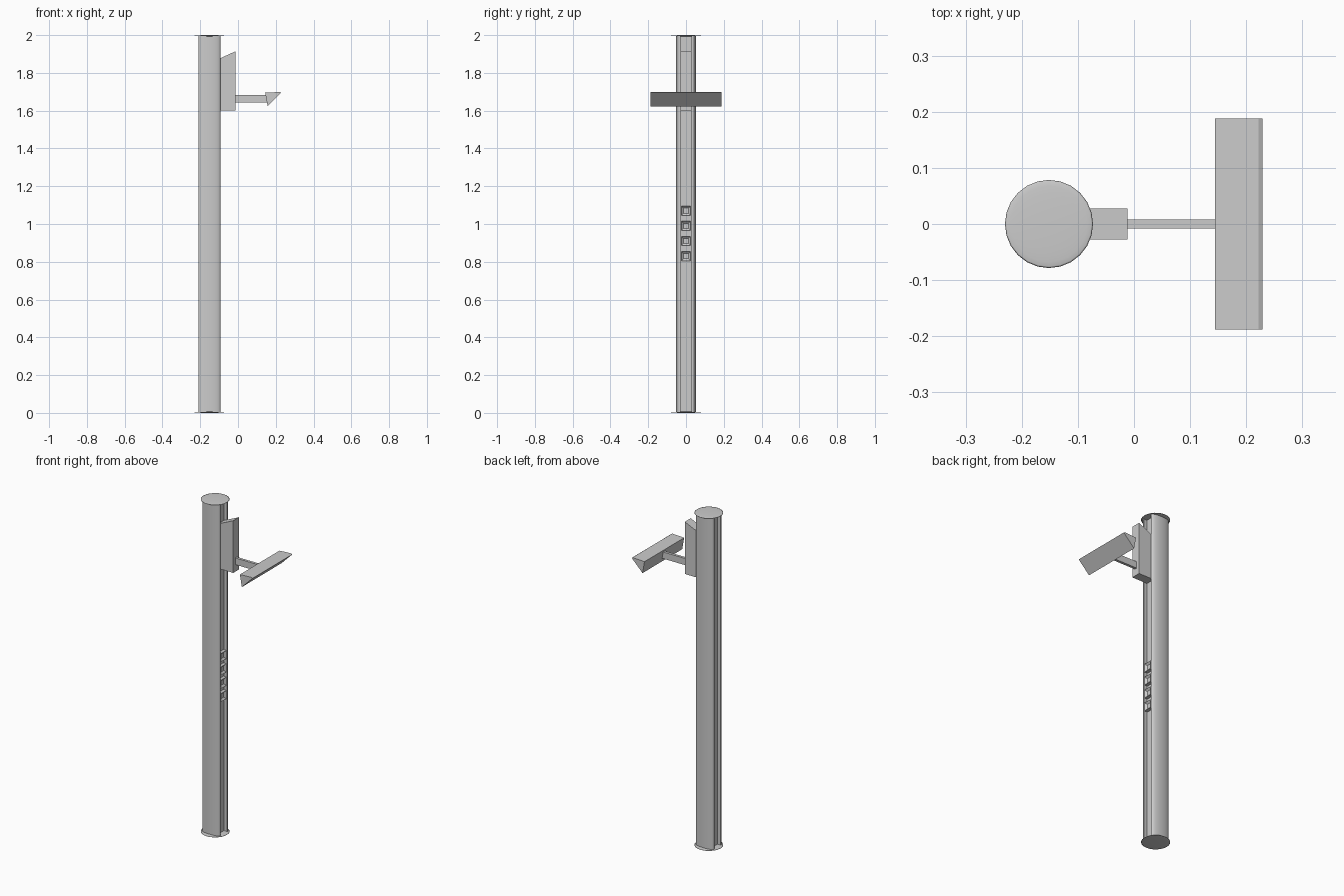
import bpy, bmesh, math
from mathutils import Matrix, Vector

if "Cube" in bpy.data.objects:
    bpy.data.objects.remove(bpy.data.objects["Cube"])

PX = -0.1515  # post axis


def finish(name, bm, smooth=False):
    bmesh.ops.recalc_face_normals(bm, faces=bm.faces)
    me = bpy.data.meshes.new(name)
    bm.to_mesh(me)
    bm.free()
    ob = bpy.data.objects.new(name, me)
    bpy.context.collection.objects.link(ob)
    if smooth:
        bpy.ops.object.select_all(action='DESELECT')
        ob.select_set(True)
        bpy.context.view_layer.objects.active = ob
        bpy.ops.object.shade_smooth_by_angle(angle=math.radians(35))
    return ob


def prism(name, pts, offset, smooth=False):
    """Extrude a closed 3D outline along an offset."""
    bm = bmesh.new()
    f = bm.faces.new([bm.verts.new(p) for p in pts])
    ext = bmesh.ops.extrude_face_region(bm, geom=[f])
    vs = [e for e in ext['geom'] if isinstance(e, bmesh.types.BMVert)]
    bmesh.ops.translate(bm, verts=vs, vec=Vector(offset))
    return finish(name, bm, smooth)


def box(name, x0, x1, y, z0, z1):
    return prism(name, [(x0, -y, z0), (x1, -y, z0), (x1, y, z0), (x0, y, z0)], (0, 0, z1 - z0))


# Two bowed shells, front and back
W, Y0, Y1, Y2 = 0.058, 0.03, 0.036, 0.052
for name, s in (("front_shell", -1), ("back_shell", 1)):
    arc = [(W * math.cos(a), Y1 + (Y2 - Y1) * math.sin(a))
           for a in (math.pi * i / 14 for i in range(15))]
    prof = [(W, Y0)] + arc + [(-W, Y0)]
    prism(name, [(PX + x, s * y, 0.004) for x, y in prof], (0, 0, 1.992), True)

# Deeply recessed core between the shells
box("post_core", PX - 0.037, PX + 0.037, 0.031, 0.004, 1.996)

# Thin lens-shaped caps at both ends
for name, z in (("top_cap", 1.9965), ("bottom_cap", 0.0035)):
    bm = bmesh.new()
    bmesh.ops.create_uvsphere(bm, u_segments=24, v_segments=12, radius=1)
    bmesh.ops.transform(bm, verts=bm.verts,
                        matrix=Matrix.Translation((PX, 0, z)) @ Matrix.Diagonal((0.0785, 0.0785, 0.0035, 1)))
    for f in bm.faces:
        f.smooth = True
    finish(name, bm)

# Four square buttons in the channel, each with a tapered hollow in its face
for i in range(4):
    bm = bmesh.new()
    bmesh.ops.create_cube(bm, size=1, matrix=Matrix.Translation((PX + 0.046, 0, 0.83 + 0.08 * i))
                          @ Matrix.Diagonal((0.022, 0.05, 0.05, 1)))
    bm.normal_update()
    face = [f for f in bm.faces if f.normal.x > 0.9]
    bmesh.ops.inset_region(bm, faces=face, thickness=0.016, depth=-0.01)
    finish(f"button_{i + 1}", bm)

# Bracket with slanted top
prism("bracket", [(x, -0.028, z) for x, z in
                  ((-0.115, 1.602), (-0.012, 1.602), (-0.012, 1.915), (-0.115, 1.868))], (0, 0.056, 0))

# Arm and wedge-shaped bar
box("arm", -0.013, 0.16, 0.008, 1.644, 1.684)
prism("wedge_bar", [(x, -0.188, z) for x, z in
                    ((0.144, 1.695), (0.222, 1.699), (0.229, 1.695), (0.157, 1.623))], (0, 0.376, 0))
